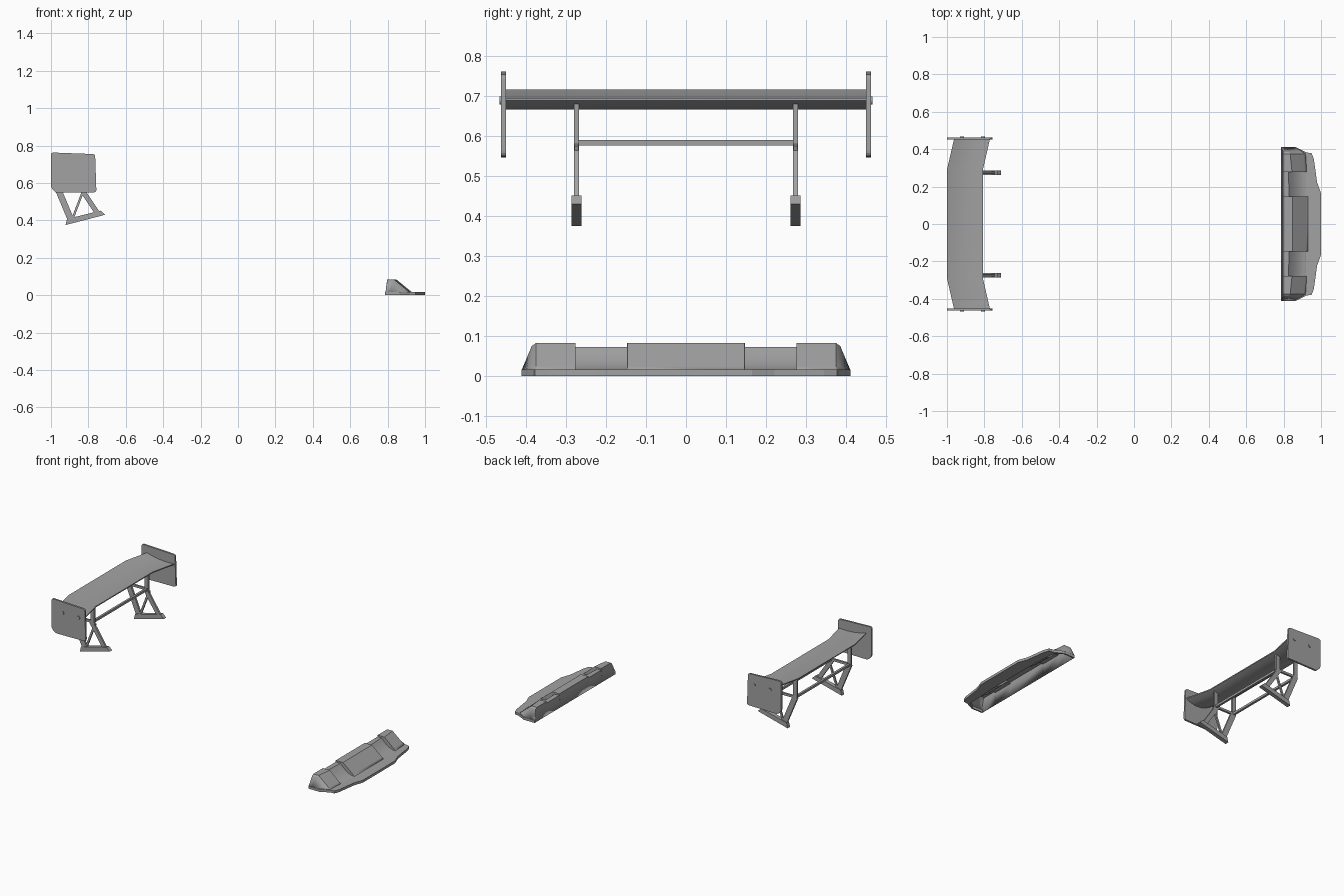
import bpy, bmesh, math
from mathutils import Vector

cube = bpy.data.objects.get("Cube")
if cube:
    bpy.data.objects.remove(cube, do_unlink=True)

grey = bpy.data.materials.new("plain_grey")
grey.use_nodes = True
grey.diffuse_color = (0.36, 0.36, 0.36, 1)
grey.node_tree.nodes["Principled BSDF"].inputs["Base Color"].default_value = grey.diffuse_color


def finish(name, bm, smooth=False):
    bmesh.ops.recalc_face_normals(bm, faces=bm.faces)
    mesh = bpy.data.meshes.new(name)
    bm.to_mesh(mesh)
    bm.free()
    mesh.materials.append(grey)
    ob = bpy.data.objects.new(name, mesh)
    bpy.context.collection.objects.link(ob)
    if smooth:
        bpy.ops.object.select_all(action='DESELECT')
        ob.select_set(True)
        bpy.context.view_layer.objects.active = ob
        bpy.ops.object.shade_smooth_by_angle(angle=math.radians(30))
    return ob


def extrude(name, points, offset):
    """Extrude a flat outline of 3D points along an offset."""
    bm = bmesh.new()
    face = bm.faces.new([bm.verts.new(p) for p in points])
    top = bmesh.ops.extrude_face_region(bm, geom=[face])["geom"]
    bmesh.ops.translate(bm, vec=offset, verts=[v for v in top if isinstance(v, bmesh.types.BMVert)])
    return finish(name, bm)


def side_prism(name, outline, y, depth):
    """Prism from an x-z outline, centred on y."""
    return extrude(name, [(x, y - depth / 2, z) for x, z in outline], (0, depth, 0))


def strut(name, a, b, width, y, depth=0.0125):
    a, b = Vector(a), Vector(b)
    d = (b - a).normalized() * width / 2
    n = Vector((-d.y, d.x))
    return side_prism(name, [a + n, b + n, b - n, a - n], y, depth)


def rounded(corners, radius, steps=4):
    out = []
    for i, c in enumerate(corners):
        c = Vector(c)
        p = c + (Vector(corners[i - 1]) - c).normalized() * radius
        q = c + (Vector(corners[(i + 1) % len(corners)]) - c).normalized() * radius
        for s in range(steps + 1):
            t = s / steps
            out.append(p * (1 - t) ** 2 + c * 2 * t * (1 - t) + q * t * t)
    return out


def loft(name, sections, closed):
    bm = bmesh.new()
    rows = [[bm.verts.new(p) for p in s] for s in sections]
    for r, s in zip(rows, rows[1:]):
        n = len(r)
        for i in range(n if closed else n - 1):
            j = (i + 1) % n
            bm.faces.new((r[i], r[j], s[j], s[i]))
    if closed:
        bm.faces.new(rows[0])
        bm.faces.new(rows[-1])
    return finish(name, bm, True)


# Wing blade: constant section, tips swept forward
blade = [(-1, .717), (-.96, .705), (-.91, .697), (-.86, .694), (-.808, .696),
         (-.808, .689), (-.84, .674), (-.88, .667), (-.92, .671), (-.96, .686), (-1, .711)]
loft("wing_blade", [[(x + shift, y, z) for x, z in blade]
                    for y, shift in ((-.455, .038), (-.29, 0), (.29, 0), (.455, .038))], True)

plate_outline = rounded([(-1, .763), (-.764, .754), (-.757, .55), (-.975, .547), (-1, .575)], .014)
foot = [(-.922, .375), (-.71, .43), (-.733, .452), (-.914, .408)]

for side, label in ((1, "left"), (-1, "right")):
    # End plate and its bolts
    side_prism(label + "_end_plate", plate_outline, side * .457, .012)
    for number, x in enumerate((-.92, -.807)):
        ring = [(x + .01 * math.cos(a), .69 + .01 * math.sin(a))
                for a in (math.tau * k / 12 for k in range(12))]
        side_prism(f"{label}_bolt_{number + 1}", ring, side * .4625, .009)
    # Mount: foot, legs, posts and link
    y = side * .274
    side_prism(label + "_mount_foot", foot, y, .025)
    strut(label + "_rear_leg", (-.97, .586), (-.892, .4), .034, y)
    strut(label + "_front_leg", (-.85, .586), (-.75, .436), .027, y)
    strut(label + "_diagonal", (-.82, .578), (-.882, .415), .012, y, .01)
    strut(label + "_rear_post", (-.97, .575), (-.97, .694), .025, y)
    strut(label + "_front_post", (-.838, .575), (-.838, .682), .025, y)
    strut(label + "_link", (-.97, .584), (-.838, .584), .014, y)

# Cross bars between the mounts
for label, x in (("rear", -.97), ("front", -.838)):
    strut(label + "_cross_bar", (x - .007, .584), (x + .007, .584), .014, 0, .55)


# Splitter body: open-bottomed shell with two scooped recesses
def body_section(y, top, ridge, toe, scoop=False, back=.797):
    pts = [(.787, y, 0), (back, y, top)]
    for k in range(7):
        t = k / 6
        fall = (1 - t) ** 2 if scoop else 1 - t
        pts.append((ridge + (toe - ridge) * t, y, .014 + (top - .014) * fall))
    return pts


half = [body_section(.147, .083, .848, .933),
        body_section(.1471, .073, .83, .932, True),
        body_section(.2769, .073, .825, .927, True),
        body_section(.277, .083, .845, .926),
        body_section(.375, .083, .835, .92),
        body_section(.386, .075, .828, .905),
        body_section(.41, .018, .81, .865, back=.789)]
mirrored = [[(x, -y, z) for x, y, z in s] for s in reversed(half)]
body = loft("splitter_body", mirrored + half, False)
shell = body.modifiers.new("thickness", 'SOLIDIFY')
shell.thickness = .003
shell.offset = -1

# Splitter lip: flat plate in front of the body
outer = [(.787, .411), (.865, .411), (.92, .383), (.95, .378), (.962, .345), (.979, .222), (1, .165)]
inner = [(.92, .15), (.915, .277), (.908, .372), (.86, .403), (.787, .403)]
path = outer + [(x, -y) for x, y in reversed(outer)]
path += [(x, -y) for x, y in reversed(inner)] + inner
extrude("splitter_lip", [(x, y, 0) for x, y in path], (0, 0, .016))
